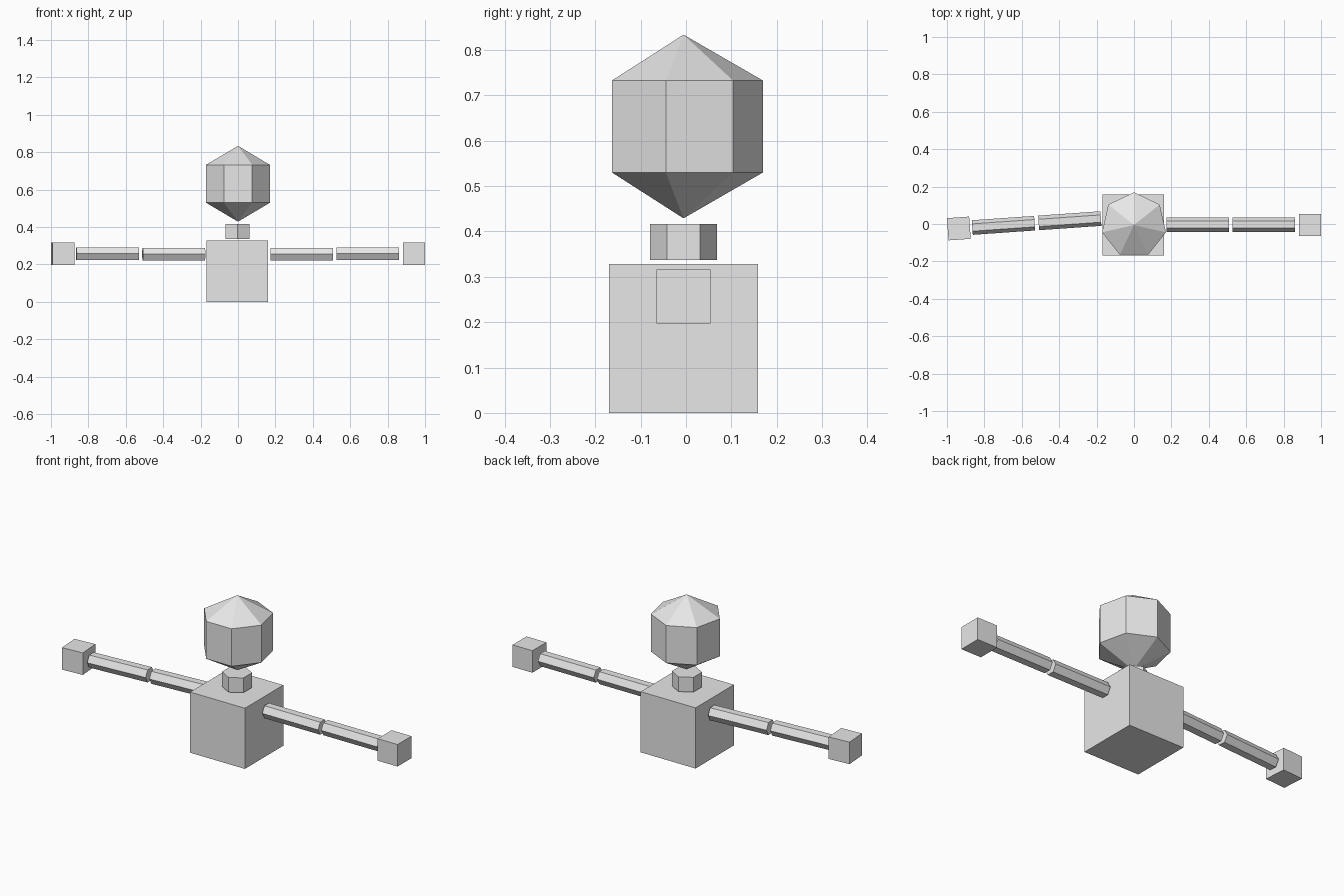
import bpy
import math

if "Cube" in bpy.data.objects:
    bpy.data.objects.remove(bpy.data.objects["Cube"])

Y = -0.0055                      # shared depth of the body axis
grey = bpy.data.materials.new("light grey")
grey.diffuse_color = (0.8, 0.8, 0.8, 1)
grey.use_nodes = True
grey.node_tree.nodes["Principled BSDF"].inputs["Base Color"].default_value = grey.diffuse_color


def finish(name):
    ob = bpy.context.object
    ob.name = name
    ob.data.materials.append(grey)
    return ob


def box(name, loc, size, turn=0.0):
    bpy.ops.mesh.primitive_cube_add(size=size, location=loc, rotation=(0, 0, turn))
    return finish(name)


def arm_segment(name, loc, turn=0.0):
    # six-sided rod lying along x, ridges facing front and back
    bpy.ops.mesh.primitive_cylinder_add(vertices=6, radius=0.039, depth=0.334,
                                        location=loc, rotation=(0, math.pi / 2, turn))
    return finish(name)


# Torso
box("torso", (-0.004, Y, 0.164), 0.328)

# Neck
bpy.ops.mesh.primitive_cylinder_add(vertices=6, radius=0.0735, depth=0.08,
                                    location=(-0.002, Y, 0.377))
finish("neck")

# Head: seven-sided coarse ball, one corner facing back
bpy.ops.mesh.primitive_uv_sphere_add(segments=7, ring_count=3, radius=0.2025,
                                     location=(0, Y, 0.6315),
                                     rotation=(0, 0, math.pi / 2))
head = finish("head")
# make sure a corner, not a flat, points to the back
ring = [v.co for v in head.data.vertices if abs(v.co.z) < 0.15 and v.co.z > 0]
head.rotation_euler.z = math.pi / 2 - math.atan2(ring[0].y, ring[0].x)

# Right arm, straight out
arm_segment("right_upper_arm", (0.341, -0.003, 0.2555))
arm_segment("right_forearm", (0.694, -0.003, 0.258))
box("right_hand", (0.9405, Y, 0.257), 0.119)

# Left arm, swung slightly forward
swing = math.radians(4)


def left_y(x):
    return 0.0415 + math.tan(swing) * x


arm_segment("left_upper_arm", (-0.3435, left_y(-0.3435), 0.2555), swing)
arm_segment("left_forearm", (-0.698, left_y(-0.698), 0.258), swing)
box("left_hand", (-0.9365, left_y(-0.9365), 0.257), 0.119, swing)
